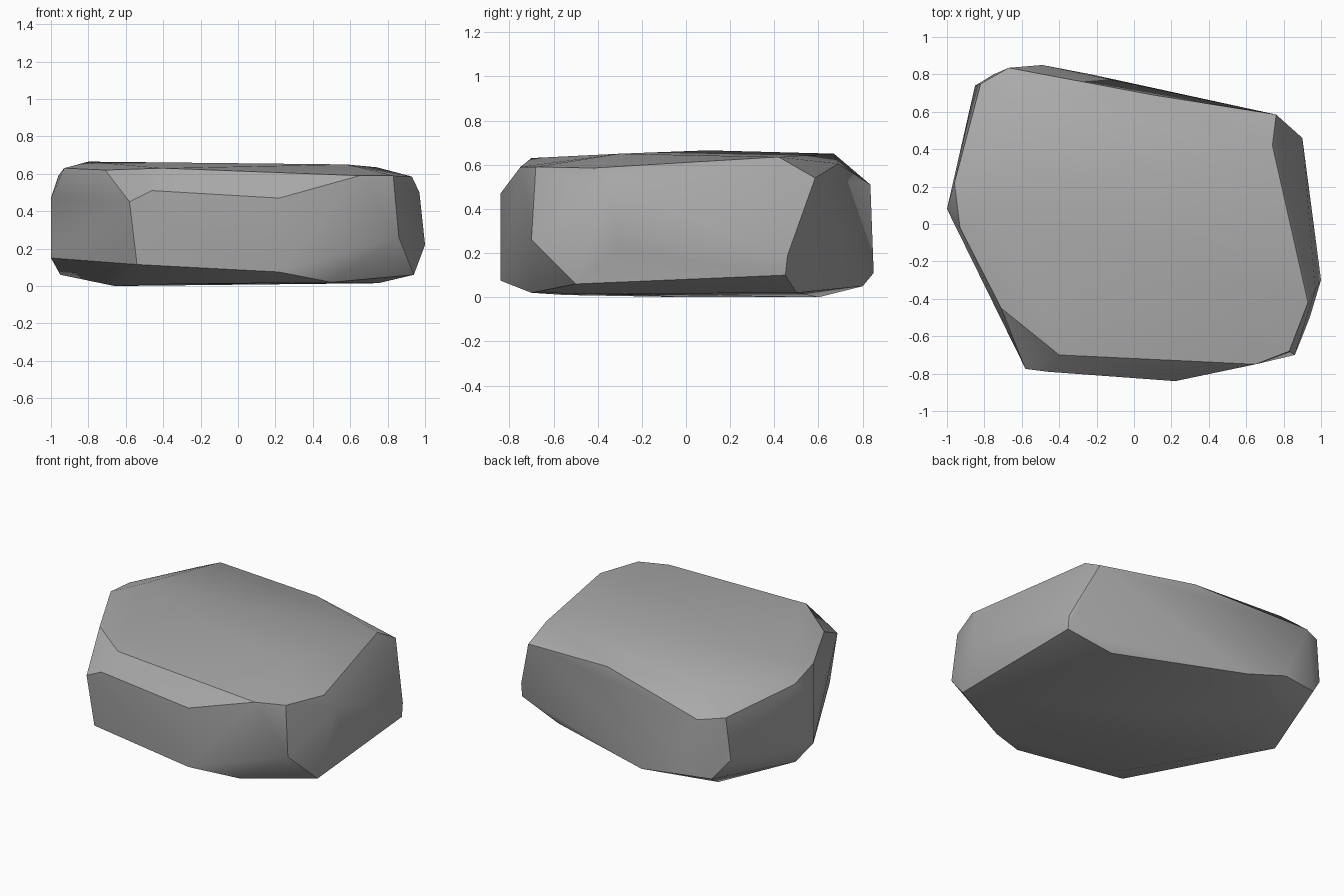
import bpy
import bmesh
import math


def remove_default_cube():
    cube = bpy.data.objects.get("Cube")
    if cube:
        bpy.data.objects.remove(cube, do_unlink=True)


def make_material(name, color):
    material = bpy.data.materials.new(name)
    material.use_nodes = True
    material.diffuse_color = color
    material.node_tree.nodes["Principled BSDF"].inputs["Base Color"].default_value = color
    return material


def make_hull(name, rings, material):
    """Wrap the corner points of a chipped stone in one convex skin."""
    mesh = bpy.data.meshes.new(name)
    bm = bmesh.new()
    for ring in rings:
        for point in ring:
            bm.verts.new(point)
    result = bmesh.ops.convex_hull(bm, input=bm.verts[:])
    unused = {v for v in result["geom_interior"] + result["geom_unused"]
              if isinstance(v, bmesh.types.BMVert)}
    bmesh.ops.delete(bm, geom=list(unused), context="VERTS")
    bmesh.ops.recalc_face_normals(bm, faces=bm.faces[:])
    bm.to_mesh(mesh)
    bm.free()
    mesh.materials.append(material)
    obj = bpy.data.objects.new(name, mesh)
    bpy.context.collection.objects.link(obj)
    return obj


remove_default_cube()
stone_grey = make_material("stone grey", (0.4, 0.4, 0.4, 1))

# Flat underside
underside = [
    (-.66, .6, 0), (-.66, 0, 0), (-.35, -.55, .01),
    (.5, -.7, .02), (.75, -.4, .015), (.6, .5, .02),
]
# Lower rim where the walls begin
lower_rim = [
    (-.54, -.75, .115), (.22, -.84, .075), (.94, -.5, .06),
    (.9, .45, .1), (-.23, .8, .05), (-.49, .85, .11),
    (-.75, .8, .12), (-.95, .2, .06), (-1, .08, .15),
]
# Widest corners of the walls
walls = [
    (.86, -.7, .26), (1, -.3, .22), (.9, .46, .19),
    (-.85, .74, .25), (-1, .08, .47), (-.58, -.775, .45),
    (-.46, -.79, .51), (.22, -.84, .47), (.97, -.35, .5),
]
# Upper rim around the top
upper_rim = [
    (.65, -.75, .59), (.83, -.68, .59), (.93, -.42, .585),
    (.76, .585, .54), (.1, .69, .605), (-.67, .835, .51),
    (-.82, .75, .53), (-.96, .22, .59), (-.93, -.02, .63),
    (-.71, -.45, .62), (-.4, -.7, .63),
]
# Gently domed crown
crown = [(-.8, .1, .665), (-.6, .67, .65), (.74, .42, .635), (.58, -.3, .65)]

rock = make_hull("rock", [underside, lower_rim, walls, upper_rim, crown], stone_grey)

# Smooth shading with crisp chipped edges
bpy.ops.object.select_all(action="DESELECT")
rock.select_set(True)
bpy.context.view_layer.objects.active = rock
bpy.ops.object.shade_smooth_by_angle(angle=math.radians(35))
